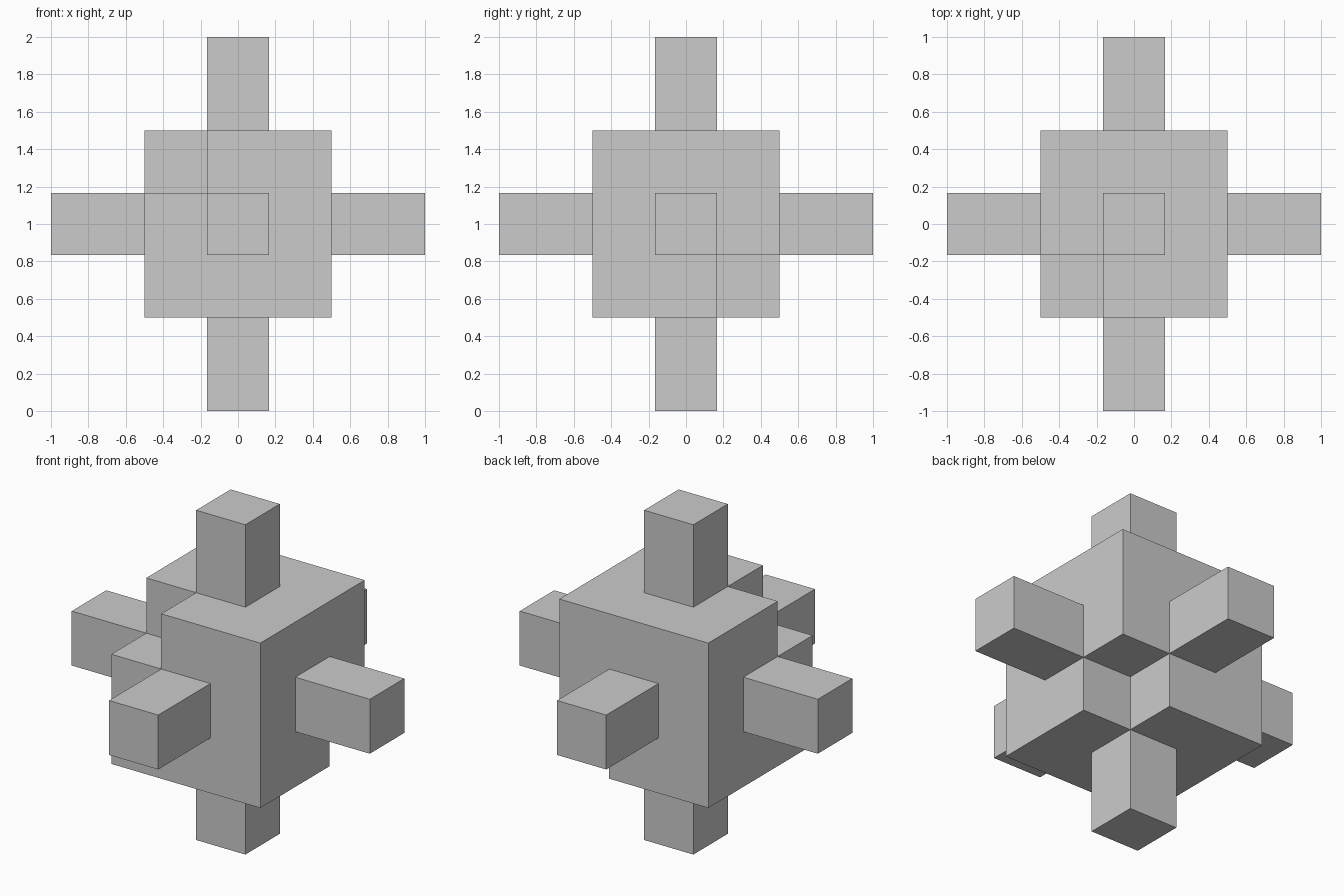
import bpy, bmesh
from itertools import product

if "Cube" in bpy.data.objects:
    bpy.data.objects.remove(bpy.data.objects["Cube"])

A = 0.165                       # half width of the arms
CUTS = [-1, -0.5, -A, A, 0.5, 1]

# Cells of a 5x5x5 block grid: 3x3x3 core, six arms, two notched corners
cells = set(product((1, 2, 3), repeat=3))
cells -= {(1, 1, 3), (3, 3, 1)}          # front-left-top and back-right-bottom notches
for axis in range(3):
    for end in (0, 4):
        c = [2, 2, 2]
        c[axis] = end
        cells.add(tuple(c))

# Skin only the exposed sides of the cells
bm = bmesh.new()
for cell in cells:
    for axis in range(3):
        for side in (0, 1):
            neighbour = list(cell)
            neighbour[axis] += 1 if side else -1
            if tuple(neighbour) in cells:
                continue
            u, v = (axis + 1) % 3, (axis + 2) % 3
            ring = [(0, 0), (1, 0), (1, 1), (0, 1)]
            if not side:
                ring.reverse()
            verts = []
            for du, dv in ring:
                i = list(cell)
                i[axis] += side
                i[u] += du
                i[v] += dv
                verts.append(bm.verts.new((CUTS[i[0]], CUTS[i[1]], CUTS[i[2]] + 1)))
            bm.faces.new(verts)
bmesh.ops.remove_doubles(bm, verts=bm.verts, dist=1e-4)

mesh = bpy.data.meshes.new("notched_cube_with_arms")
bm.to_mesh(mesh)
bm.free()
bpy.context.collection.objects.link(bpy.data.objects.new("notched_cube_with_arms", mesh))
